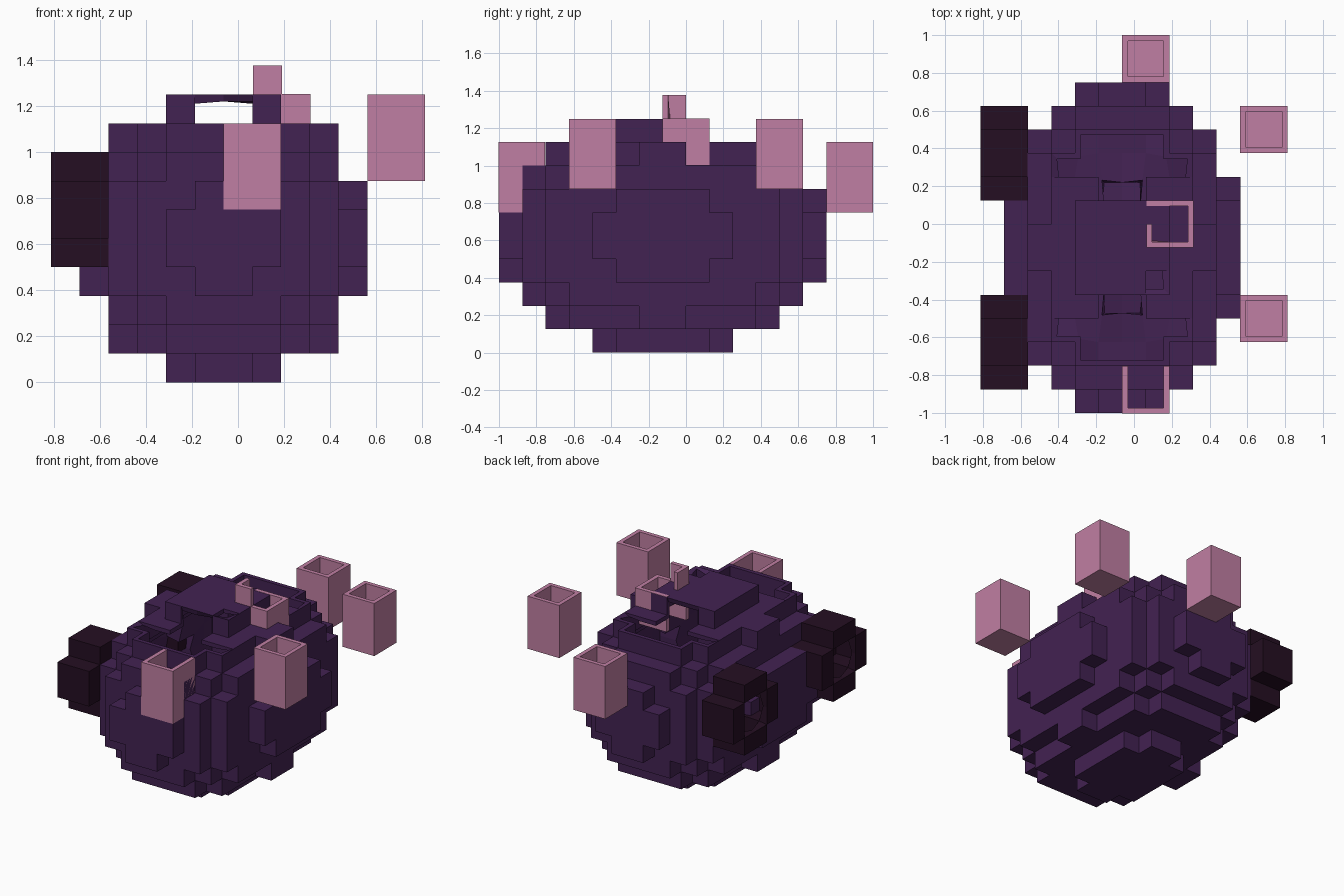
import bpy, bmesh
from mathutils import Vector

if "Cube" in bpy.data.objects:
    bpy.data.objects.remove(bpy.data.objects["Cube"], do_unlink=True)

V = 0.125      # block size
WALL = 0.03    # shell thickness


def material(name, rgb):
    m = bpy.data.materials.new(name)
    m.use_nodes = True
    m.diffuse_color = (*rgb, 1)
    b = m.node_tree.nodes["Principled BSDF"]
    b.inputs["Base Color"].default_value = (*rgb, 1)
    b.inputs["Roughness"].default_value = 0.9
    return m


PURPLE = material("deep purple", (0.055, 0.016, 0.085))
PINK = material("dusty pink", (0.527, 0.212, 0.366))
DARK = material("dark plum", (0.018, 0.0045, 0.016))

DIRS = [(1, 0, 0), (-1, 0, 0), (0, 1, 0), (0, -1, 0), (0, 0, 1), (0, 0, -1)]


def block_shell(name, cells, origin, mat, is_open=lambda c, d: False, scale=1.0):
    """Hollow shell around a set of integer block cells; is_open drops faces."""
    bm = bmesh.new()
    verts = {}

    def vert(p):
        key = tuple(round(k) for k in p)
        if key not in verts:
            verts[key] = bm.verts.new(Vector(key) * V)
        return verts[key]

    for c in sorted(cells):
        for d in DIRS:
            if tuple(a + b for a, b in zip(c, d)) in cells or is_open(c, d):
                continue
            n = Vector(d)
            u = Vector((d[1], d[2], d[0]))
            w = n.cross(u)
            mid = Vector(c) + Vector((0.5, 0.5, 0.5)) + n / 2
            bm.faces.new([vert(mid + u * a / 2 + w * b / 2)
                          for a, b in ((-1, -1), (1, -1), (1, 1), (-1, 1))])
    mesh = bpy.data.meshes.new(name)
    bm.to_mesh(mesh)
    bm.free()
    mesh.materials.append(mat)
    ob = bpy.data.objects.new(name, mesh)
    ob.location = origin
    bpy.context.collection.objects.link(ob)
    s = ob.modifiers.new("wall", "SOLIDIFY")
    s.thickness = WALL
    s.offset = -1
    s.use_even_offset = True
    s.thickness_clamp = 2.0
    return ob


# Body: blocky ellipsoid, 10 x 14 x 10 blocks, with open pits on its top
body_cells = {(x, y, z) for x in range(-5, 5) for y in range(-7, 7) for z in range(-5, 5)
              if ((x + .5) / 5) ** 2 + ((y + .5) / 7) ** 2 + ((z + .5) / 5) ** 2 <= 1}


def body_open(c, d):
    x, y, z = c
    row = abs(y + .5)
    if z == 4 and row == 2.5:                            # gaps under the cap
        return True
    if z == 3 and d == (0, 0, 1) and row > 3:            # front and back pits
        return True
    return c == (1, -2, 4) and d == (0, 0, 1)            # small hole in the cap


block_shell("body", body_cells, (-0.0625, -0.125, 0.625), PURPLE, body_open)

# Side pods: blocky rings on the right side
pod_cells = {(x, y, z) for x in (-1, 0) for y in range(-2, 2) for z in range(-2, 2)
             if abs(y + .5) + abs(z + .5) < 3}


def pod_open(c, d):
    return d[0] != 0 and c[1] in (-1, 0) and c[2] in (-1, 0)


for name, y in (("front_pod", -0.625), ("back_pod", 0.375)):
    block_shell(name, pod_cells, (-0.6875, y, 0.75), DARK, pod_open)

# Tubes: square cups, open at the top
cup_cells = {(x, y, z) for x in (-1, 0) for y in (-1, 0) for z in range(3)}


def top_open(c, d):
    return d == (0, 0, 1)


for name, loc in (("back_tube", (0.0625, 0.875, 0.75)),
                  ("left_back_tube", (0.6875, 0.5, 0.875)),
                  ("left_front_tube", (0.6875, -0.5, 0.875))):
    block_shell(name, cup_cells, loc, PINK, top_open)

# Front tube: sunk into the body, so its back and floor are open
block_shell("front_tube", cup_cells, (0.0625, -0.878, 0.75), PINK,
            lambda c, d: d[2] != 0 or d == (0, 1, 0))

# Top tube: sunk into the cap, with one raised corner
block_shell("top_tube", {c for c in cup_cells if c[2] < 2 or c[:2] == (-1, -1)},
            (0.1905, 0.0, 1.002), PINK,
            lambda c, d: d[2] != 0 or (c[2] < 2 and d == (-1, 0, 0))
            or (c[2] == 2 and d in ((1, 0, 0), (0, 1, 0))))
